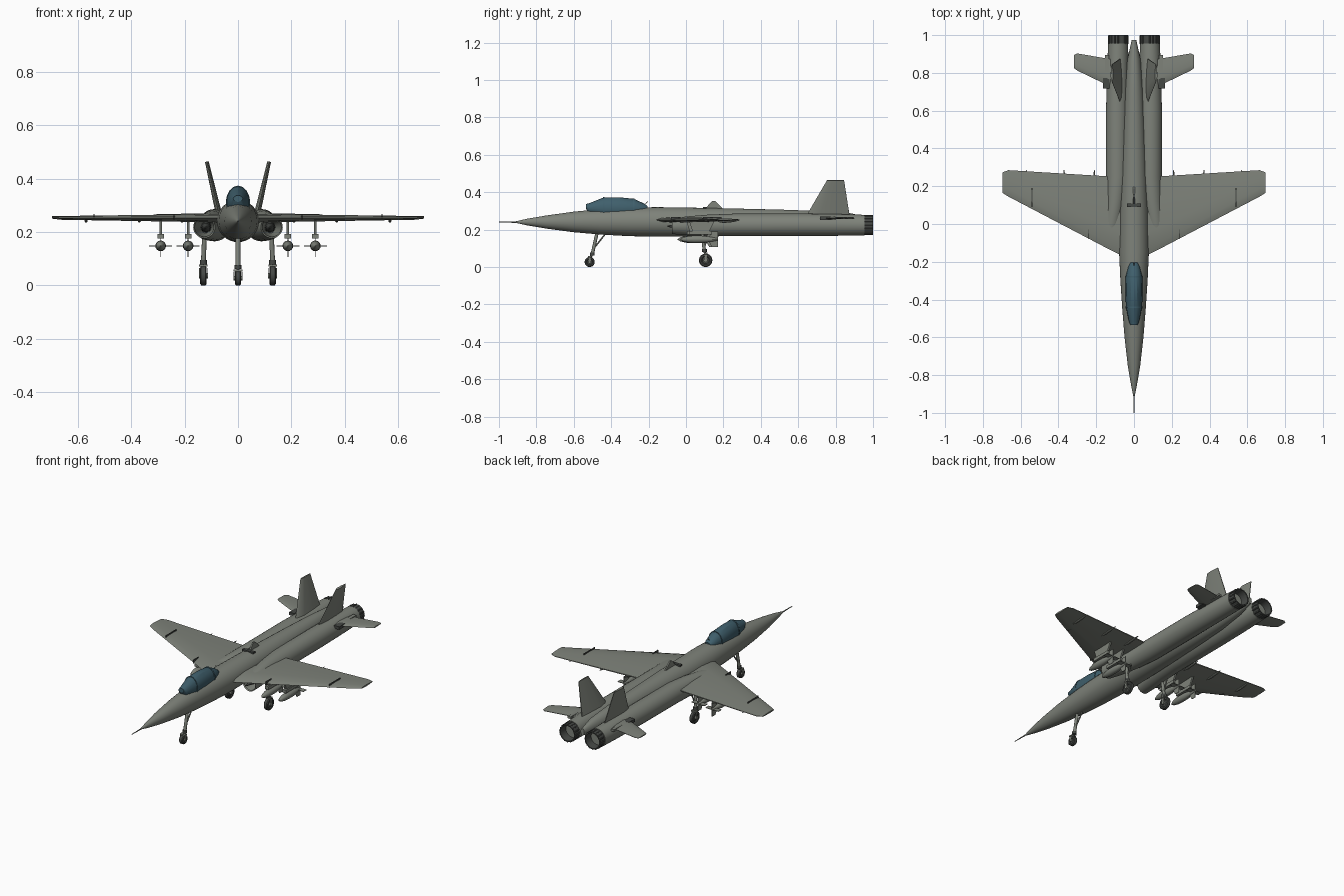
import bpy, bmesh, math
from mathutils import Vector

if "Cube" in bpy.data.objects:
    bpy.data.objects.remove(bpy.data.objects["Cube"])

def material(name, rgb):
    m = bpy.data.materials.new(name)
    m.diffuse_color = (*rgb, 1)
    m.use_nodes = True
    m.node_tree.nodes["Principled BSDF"].inputs["Base Color"].default_value = m.diffuse_color
    return m

GREY = material("airframe_grey", (0.21, 0.225, 0.195))
DARK = material("dark_metal", (0.06, 0.065, 0.06))
GLASS = material("canopy_blue", (0.05, 0.115, 0.15))

def finish(name, bm, mat, mirror=False, smooth=35):
    bmesh.ops.recalc_face_normals(bm, faces=bm.faces)
    me = bpy.data.meshes.new(name)
    bm.to_mesh(me)
    bm.free()
    me.materials.append(mat)
    if smooth:
        me.shade_smooth()
        me.set_sharp_from_angle(angle=math.radians(smooth))
    ob = bpy.data.objects.new(name, me)
    bpy.context.collection.objects.link(ob)
    if mirror:
        ob.modifiers.new("mirror", 'MIRROR').use_mirror_merge = False
    return ob

def skin(name, rings, mat=GREY, mirror=False, smooth=35):
    """Bridge closed rings of points and cap both ends."""
    bm = bmesh.new()
    vs = [[bm.verts.new(p) for p in r] for r in rings]
    n = len(vs[0])
    for a, b in zip(vs, vs[1:]):
        for i in range(n):
            j = (i + 1) % n
            bm.faces.new((a[i], a[j], b[j], b[i]))
    bm.faces.new(vs[0])
    bm.faces.new(vs[-1][::-1])
    return finish(name, bm, mat, mirror, smooth)

def loft(name, stations, n=24, mat=GREY, mirror=False, smooth=35):
    """Ellipses along y: (y, centre x, centre z, half width, half height)."""
    ang = [2 * math.pi * i / n for i in range(n)]
    return skin(name, [[(cx + rx * math.cos(t), y, cz + rz * math.sin(t)) for t in ang]
                       for y, cx, cz, rx, rz in stations], mat, mirror, smooth)

def surface(name, stations, mirror=True, up=(0, 0, 1), mat=GREY):
    """Thin aerofoil through (leading point, trailing y, thickness)."""
    prof = [(0, 0), (.08, .3), (.3, .5), (.7, .35), (1, .1), (1, -.1), (.7, -.35), (.3, -.5), (.08, -.3)]
    up, rings = Vector(up).normalized(), []
    for le, te, th in stations:
        rings.append([Vector(le) + Vector((0, (te - le[1]) * u, 0)) + up * v * th for u, v in prof])
    return skin(name, rings, mat, mirror, 20)

def rod(name, a, b, r, mat=GREY, mirror=False, n=12, r2=None):
    a, b = Vector(a), Vector(b)
    q = (b - a).to_track_quat('Z', 'Y')
    ring = lambda c, rad: [c + q @ Vector((rad * math.cos(2 * math.pi * i / n), rad * math.sin(2 * math.pi * i / n), 0))
                           for i in range(n)]
    return skin(name, [ring(a, r), ring(b, r if r2 is None else r2)], mat, mirror)

def box(name, c, s, mat=GREY, mirror=False):
    bm = bmesh.new()
    bmesh.ops.create_cube(bm, size=1)
    for v in bm.verts:
        v.co = Vector(c) + Vector(s) * v.co
    return finish(name, bm, mat, mirror, 0)

def plate(name, yz, x, w, mat=GREY, mirror=False):
    """Side-view outline extruded across x."""
    return skin(name, [[(x + s * w / 2, y, z) for y, z in yz] for s in (-1, 1)], mat, mirror, 0)

# Central fuselage: (y, half width, top, bottom)
body = [(-.915, .003, .243, .237), (-.85, .016, .258, .223), (-.75, .033, .275, .206),
        (-.6, .05, .296, .186), (-.45, .062, .31, .173), (-.3, .072, .318, .165), (-.15, .079, .32, .162),
        (.05, .076, .317, .162), (.25, .07, .313, .166), (.5, .06, .307, .172), (.7, .05, .3, .18),
        (.87, .035, .29, .2), (.975, .012, .265, .225)]
loft("fuselage", [(y, 0, (t + b) / 2, w, (t - b) / 2) for y, w, t, b in body], 32)
rod("nose_probe", (0, -1, .24), (0, -.9, .24), .002, n=8, r2=.004)

# Engine nacelles with open intakes and nozzles
loft("engine_nacelle", [(.1, .12, .218, .02, .02), (-.07, .127, .218, .036, .036), (-.075, .127, .218, .041, .041),
     (.0, .115, .22, .048, .05), (.12, .098, .223, .053, .057), (.25, .088, .225, .06, .06),
     (.6, .088, .226, .06, .06), (.8, .086, .225, .057, .058), (.955, .084, .224, .053, .055)], 28, mirror=True)
loft("intake_spike", [(-.1, .12, .218, .003, .003), (-.03, .12, .218, .016, .016), (.09, .12, .218, .02, .02)], 16, DARK, True)
loft("exhaust_nozzle", [(.94, .083, .224, .051, .051), (1, .083, .224, .051, .051), (1, .083, .224, .045, .045),
     (.955, .083, .224, .04, .04), (.95, .083, .224, .01, .01)], 24, DARK, True)
for i in range(16):
    t = 2 * math.pi * i / 16
    p = Vector((.083 + .05 * math.cos(t), 0, .224 + .05 * math.sin(t)))
    rod("nozzle_petal", p + Vector((0, .952, 0)), p + Vector((0, .999, 0)), .004, DARK, True, 6)

# Cockpit canopy
canopy = [(-.535, .018, .325, .012), (-.52, .026, .312, .028), (-.44, .043, .312, .06), (-.36, .045, .312, .061),
          (-.28, .044, .312, .053), (-.225, .03, .312, .028), (-.205, .02, .312, .014)]
loft("canopy", [(y, 0, z, w, h) for y, w, z, h in canopy], 16, GLASS, smooth=25)
for y, w, h in ((-.44, .045, .062), (-.28, .046, .055)):
    loft("canopy_frame", [(y - .004, 0, .312, w, h), (y + .004, 0, .312, w, h)], 16, GLASS)

# Wings and tail surfaces
surface("wing", [((.05, -.175, .252), .25, .034), ((.13, -.135, .252), .252, .03),
                 ((.665, .145, .253), .285, .014), ((.697, .165, .255), .273, .01)])
surface("tailplane", [((.12, .725, .262), .872, .016), ((.3, .812, .262), .903, .01), ((.317, .825, .262), .895, .007)])
surface("tail_fin", [((.07, .635, .26), .877, .024), ((.117, .754, .464), .845, .014)], up=(1, 0, -.23))
box("tailplane_pivot", (.148, .745, .26), (.034, .055, .018), DARK, True)
box("tailplane_actuator", (.143, .81, .262), (.02, .17, .013), GREY, True)

# Wing fences, hinge fairings and tip launch edge
for x, y0, y1 in ((.24, -.08, -.03), (.54, .09, .19)):
    box("wing_fence", (x, (y0 + y1) / 2, .257), (.004, y1 - y0, .022), DARK, True)
for x in (.21, .37, .57):
    loft("flap_fairing", [(.17, x, .243, .002, .002), (.2, x, .242, .006, .007),
                          (.25, x, .246, .006, .006), (.285, x, .25, .002, .002)], 8, mirror=True)

# Dorsal aerials
plate("dorsal_aerial", [(.1, .31), (.14, .353), (.155, .353), (.2, .31)], 0, .008)
box("dorsal_sensor", (0, .1, .317), (.075, .018, .01), DARK)
rod("whip_aerial", (0, -.24, .318), (0, -.205, .35), .002, n=6)

# Pylons and bombs under each wing
for x, dy in ((.187, 0), (.29, .015)):
    plate("pylon", [(.0 + dy, .25), (.02 + dy, .19), (.11 + dy, .19), (.14 + dy, .25)], x, .01, mirror=True)
    box("bomb_rack", (x, .065 + dy, .184), (.024, .12, .018), mirror=True)
    loft("bomb", [(-.045 + dy, x, .148, .002, .002), (-.03 + dy, x, .148, .011, .011), (.0 + dy, x, .148, .018, .018),
                  (.03 + dy, x, .148, .02, .02), (.08 + dy, x, .148, .019, .019),
                  (.13 + dy, x, .148, .011, .011), (.155 + dy, x, .148, .006, .006)], 16, mirror=True)
    for z0 in (-1, 1):
        plate("bomb_fin", [(.1 + dy, .148), (.125 + dy, .148 + .042 * z0), (.155 + dy, .148 + .042 * z0),
                           (.155 + dy, .148)], x, .003, mirror=True)
    box("bomb_side_fin", (x, .14 + dy, .148), (.086, .03, .003), mirror=True)

# Landing gear: strut, fork and wheels
def gear(name, x, y, r, top, mirror):
    hub, knee = Vector((x, y, r)), Vector((x, y + (top[1] - y) * .35, r * 2 + .015))
    rod(name + "_strut", top, knee, .009, GREY, mirror)
    rod(name + "_piston", knee, hub + Vector((0, 0, r * .6)), .006, DARK, mirror)
    rod(name + "_collar", knee - Vector((0, 0, .008)), knee + Vector((0, 0, .008)), .013, DARK, mirror)
    rod(name + "_brace", Vector(top) + Vector((0, .05, 0)), knee + Vector((0, 0, .02)), .004, GREY, mirror, 8)
    for s in (-1, 1):
        box(name + "_fork", (x + s * .0145, y, r * 1.35), (.003, .014, r * .95), GREY, mirror)
    box(name + "_fork_bridge", (x, y, r * 2.05), (.032, .02, .008), GREY, mirror)
    ring = lambda dx, q: [(x + dx, y + q * math.cos(2 * math.pi * i / 24), r + q * math.sin(2 * math.pi * i / 24))
                          for i in range(24)]
    skin(name + "_wheel", [ring(-.008, r * .5), ring(-.012, r * .65), ring(-.012, r * .85), ring(-.008, r),
                           ring(.008, r), ring(.012, r * .85), ring(.012, r * .65), ring(.008, r * .5)], DARK, mirror)
    rod(name + "_axle", (x - .017, y, r), (x + .017, y, r), r * .3, GREY, mirror)

gear("nose_gear", 0, -.515, .027, (0, -.475, .185), False)
gear("main_gear", .13, .105, .036, (.125, .085, .2), True)
